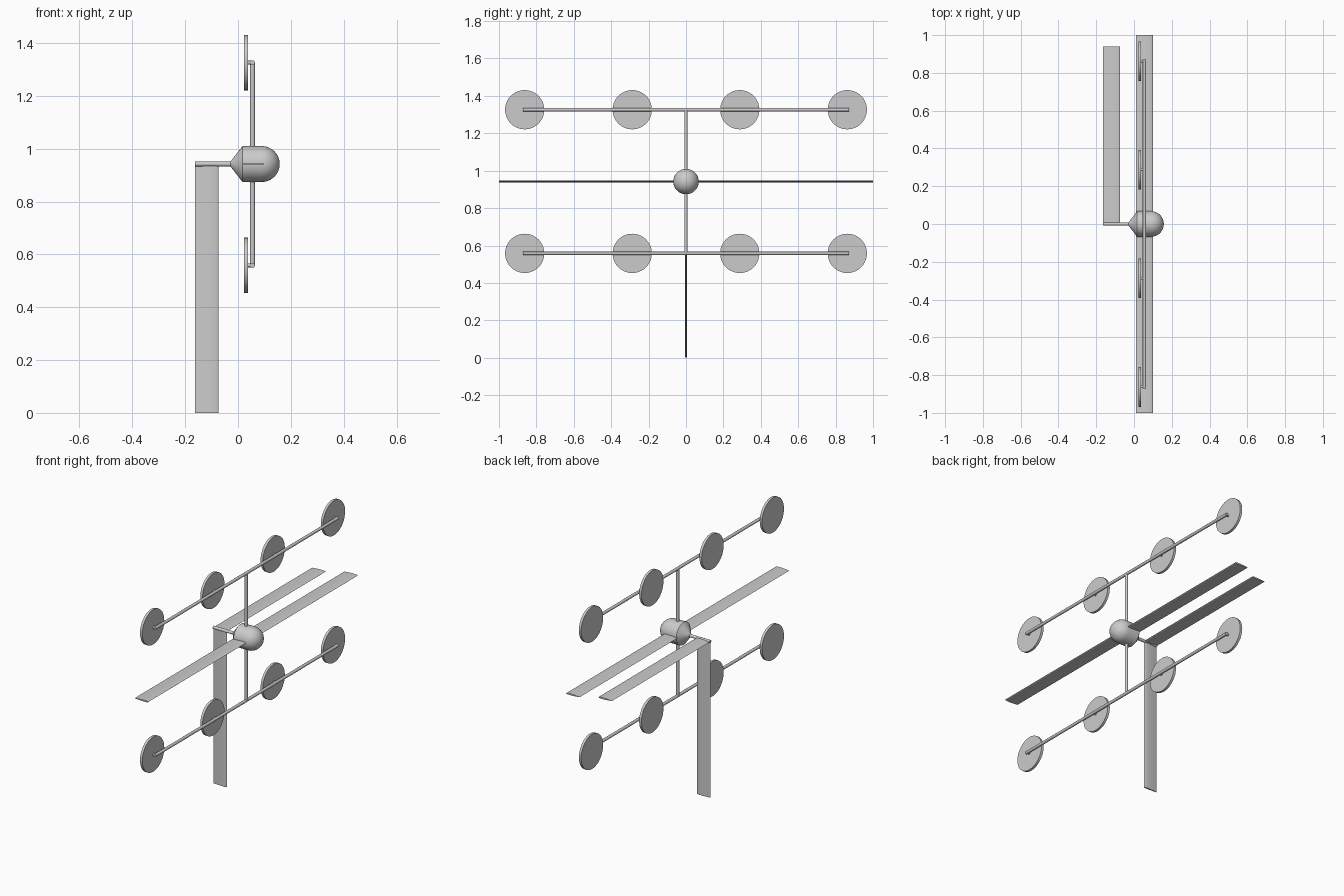
import bpy
import bmesh
import math
from mathutils import Vector, Matrix

old = bpy.data.objects.get("Cube")
if old:
    bpy.data.objects.remove(old, do_unlink=True)

grey = bpy.data.materials.new("light grey")
grey.use_nodes = True
COLOR = (0.6, 0.6, 0.6, 1)
grey.diffuse_color = COLOR
grey.node_tree.nodes["Principled BSDF"].inputs["Base Color"].default_value = COLOR

AXIS_Z = 0.942      # height of the fuselage axis
MAST_X = 0.055      # mast and rotor beams
BEAM_DROP = 0.384   # beams above and below the axis


def finish(bm, name):
    bmesh.ops.recalc_face_normals(bm, faces=bm.faces)
    mesh = bpy.data.meshes.new(name)
    bm.to_mesh(mesh)
    bm.free()
    obj = bpy.data.objects.new(name, mesh)
    bpy.context.collection.objects.link(obj)
    mesh.materials.append(grey)
    bpy.ops.object.select_all(action='DESELECT')
    obj.select_set(True)
    bpy.context.view_layer.objects.active = obj
    bpy.ops.object.shade_smooth_by_angle(angle=math.radians(35))
    return obj


def rod(name, start, end, radius, sides=16):
    """Capped cylinder between two points."""
    start, end = Vector(start), Vector(end)
    span = end - start
    turn = span.to_track_quat('Z', 'Y').to_matrix().to_4x4()
    bm = bmesh.new()
    bmesh.ops.create_cone(bm, cap_ends=True, segments=sides, radius1=radius,
                          radius2=radius, depth=span.length,
                          matrix=Matrix.Translation((start + end) / 2) @ turn)
    return finish(bm, name)


def blade(name, lead_x, chord, thickness, start, end):
    """Symmetric airfoil, leading edge towards +x, swept from start to end."""
    start, end = Vector(start), Vector(end)
    across = (end - start).normalized().cross(Vector((1, 0, 0)))
    steps = 10
    upper = []
    for i in range(steps + 1):
        t = (1 - math.cos(math.pi * i / steps)) / 2
        half = thickness * 5 * (0.297 * math.sqrt(t) - 0.126 * t - 0.352 * t**2
                                + 0.284 * t**3 - 0.103 * t**4)
        upper.append((lead_x - chord * t, half))
    outline = upper + [(x, -h) for x, h in reversed(upper[1:-1])]
    bm = bmesh.new()
    verts = [bm.verts.new(start + Vector((x, 0, 0)) + across * h) for x, h in outline]
    face = bm.faces.new(verts)
    side = bmesh.ops.extrude_face_region(bm, geom=[face], use_keep_orig=True)
    moved = [g for g in side["geom"] if isinstance(g, bmesh.types.BMVert)]
    bmesh.ops.translate(bm, verts=moved, vec=end - start)
    return finish(bm, name)


# Fuselage pod: tail cone, straight barrel and round nose, spun about x
R = 0.068
profile = [(-0.028, 0), (-0.028, 0.01), (0.017, R), (0.09, R)]
profile += [(0.09 + R * math.sin(a), R * math.cos(a))
            for a in (math.pi / 2 * i / 8 for i in range(1, 8))]
profile.append((0.09 + R, 0))
bm = bmesh.new()
verts = [bm.verts.new((x, 0, AXIS_Z + r)) for x, r in profile]
edges = [bm.edges.new(pair) for pair in zip(verts, verts[1:])]
bmesh.ops.spin(bm, geom=verts + edges, cent=(0, 0, AXIS_Z), axis=(1, 0, 0),
               angle=math.tau, steps=32, use_merge=False)
bmesh.ops.remove_doubles(bm, verts=bm.verts, dist=0.0001)
finish(bm, "fuselage")

# Wing, one-sided tailplane and hanging fin
blade("main_wing", 0.1, 0.09, 0.009, (0, -1, AXIS_Z), (0, 1, AXIS_Z))
blade("tailplane", -0.073, 0.09, 0.009, (0, 0, AXIS_Z), (0, 0.94, AXIS_Z))
blade("tail_fin", -0.073, 0.09, 0.009, (0, 0, AXIS_Z), (0, 0, 0))
rod("tail_boom", (-0.163, 0, AXIS_Z), (-0.015, 0, AXIS_Z), 0.009)

# Mast and the two rotor beams with four rotors each
rod("mast", (MAST_X, 0, AXIS_Z - BEAM_DROP), (MAST_X, 0, AXIS_Z + BEAM_DROP), 0.009)
for level, sign in (("upper", 1), ("lower", -1)):
    z = AXIS_Z + sign * BEAM_DROP
    rod(level + "_beam", (MAST_X, -0.871, z), (MAST_X, 0.871, z), 0.009)
    for i in range(4):
        y = (i - 1.5) * 0.575
        rod(f"{level}_rotor_disc_{i + 1}", (0.023, y, z), (0.038, y, z), 0.105, 40)
        rod(f"{level}_rotor_shaft_{i + 1}", (0.03, y, z), (MAST_X, y, z), 0.007, 12)
